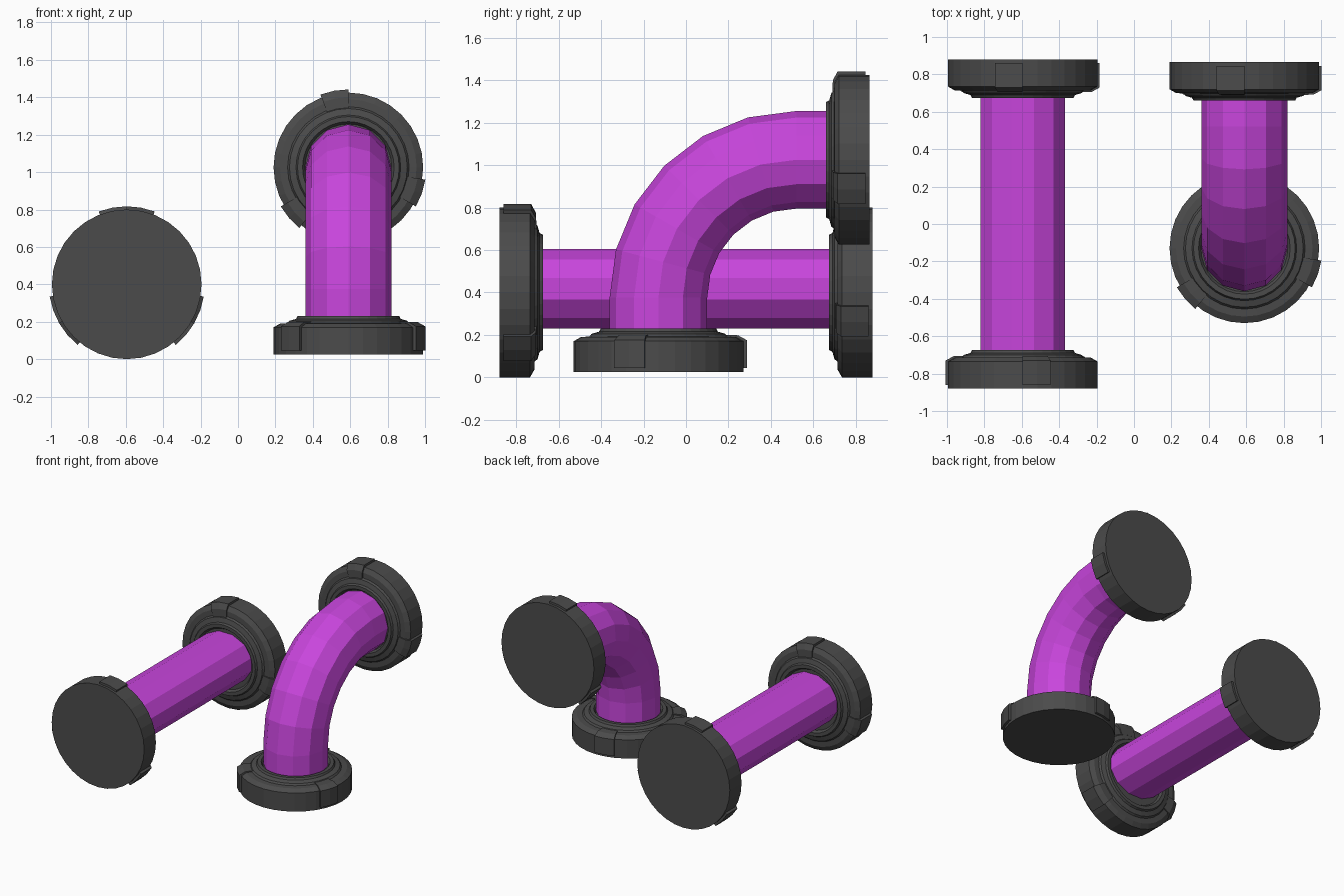
import bpy, bmesh
from math import sin, cos, pi, radians
from mathutils import Matrix, Vector

if "Cube" in bpy.data.objects:
    bpy.data.objects.remove(bpy.data.objects["Cube"])


def material(name, color):
    m = bpy.data.materials.new(name)
    m.diffuse_color = (*color, 1)
    m.use_nodes = True
    m.node_tree.nodes["Principled BSDF"].inputs["Base Color"].default_value = m.diffuse_color
    return m


PURPLE = material("purple_paint", (0.58, 0.06, 0.72))
DARK = material("dark_metal", (0.07, 0.07, 0.07))


def make_object(name, bm, mat):
    bmesh.ops.recalc_face_normals(bm, faces=bm.faces)
    me = bpy.data.meshes.new(name)
    bm.to_mesh(me)
    bm.free()
    me.materials.append(mat)
    ob = bpy.data.objects.new(name, me)
    bpy.context.collection.objects.link(ob)
    return ob


def skin(bm, rings, closed=True):
    """Join rings of points with quads and cap both ends."""
    vr = [[bm.verts.new(p) for p in r] for r in rings]
    n = len(vr[0])
    for a, b in zip(vr, vr[1:]):
        for i in range(n):
            j = (i + 1) % n
            bm.faces.new((a[i], a[j], b[j], b[i]))
    bm.faces.new(vr[0])
    bm.faces.new(vr[-1])


# Flange profile: (radius, distance from the outer face)
BODY = [(0.40, 0), (0.40, 0.145), (0.365, 0.165), (0.325, 0.167),
        (0.315, 0.18), (0.28, 0.19), (0.272, 0.205), (0.245, 0.205), (0.232, 0.185)]
# Raised lug cross-section, running round the rim
LUG = [(0.30, 0.02), (0.417, 0.02), (0.417, 0.15), (0.375, 0.173), (0.318, 0.175)]


def flange(name, matrix):
    bm = bmesh.new()
    n = 32
    skin(bm, [[(r * cos(2 * pi * i / n), r * sin(2 * pi * i / n), z) for i in range(n)]
              for r, z in BODY])
    for k in range(3):
        angles = [radians(90 + 120 * k + d) for d in (0, 10.5, 21)]
        skin(bm, [[(r * cos(a), r * sin(a), z) for r, z in LUG] for a in angles])
    bm.transform(matrix)
    return make_object(name, bm, DARK)


X1, Z1 = -0.595, 0.40     # straight pipe axis
X2 = 0.59                 # bend plane
SIDES = 12

# Straight pipe: slightly flattened twelve-sided tube
bm = bmesh.new()
ring = [(0.233 * cos(2 * pi * (i + 0.5) / SIDES), 0.194 * sin(2 * pi * (i + 0.5) / SIDES))
        for i in range(SIDES)]
skin(bm, [[(X1 + u, y, Z1 + 0.017 + v) for u, v in ring] for y in (-0.75, 0.75)])
make_object("straight_pipe", bm, PURPLE)

# Elbow pipe: quarter turn in six steps with short straight ends
CY, CZ, R = 0.52, 0.375, 0.65
stations = [(Vector((X2, CY - R, 0.1)), 0)]
stations += [(Vector((X2, CY - R * cos(a), CZ + R * sin(a))), a)
             for a in (radians(15 * k) for k in range(7))]
stations.append((Vector((X2, 0.75, CZ + R)), pi / 2))
bm = bmesh.new()
rings = []
for c, a in stations:
    out = Vector((0, -cos(a), sin(a)))
    side = Vector((1, 0, 0))
    rings.append([c + 0.23 * (out * cos(2 * pi * i / SIDES) + side * sin(2 * pi * i / SIDES))
                  for i in range(SIDES)])
skin(bm, rings)
make_object("elbow_pipe", bm, PURPLE)

# Flanges: axis of each points from the outer face into the pipe
face_front = Matrix.Rotation(pi / 2, 4, 'X')
face_back = Matrix.Rotation(pi, 4, 'Z') @ face_front
flange("straight_back_flange", Matrix.Translation((X1, 0.88, Z1)) @ face_front)
flange("straight_front_flange", Matrix.Translation((X1, -0.88, Z1)) @ face_back)
flange("elbow_top_flange", Matrix.Translation((X2, 0.865, CZ + R)) @ face_front)
flange("elbow_bottom_flange", Matrix.Translation((X2, CY - R, 0.025)))
